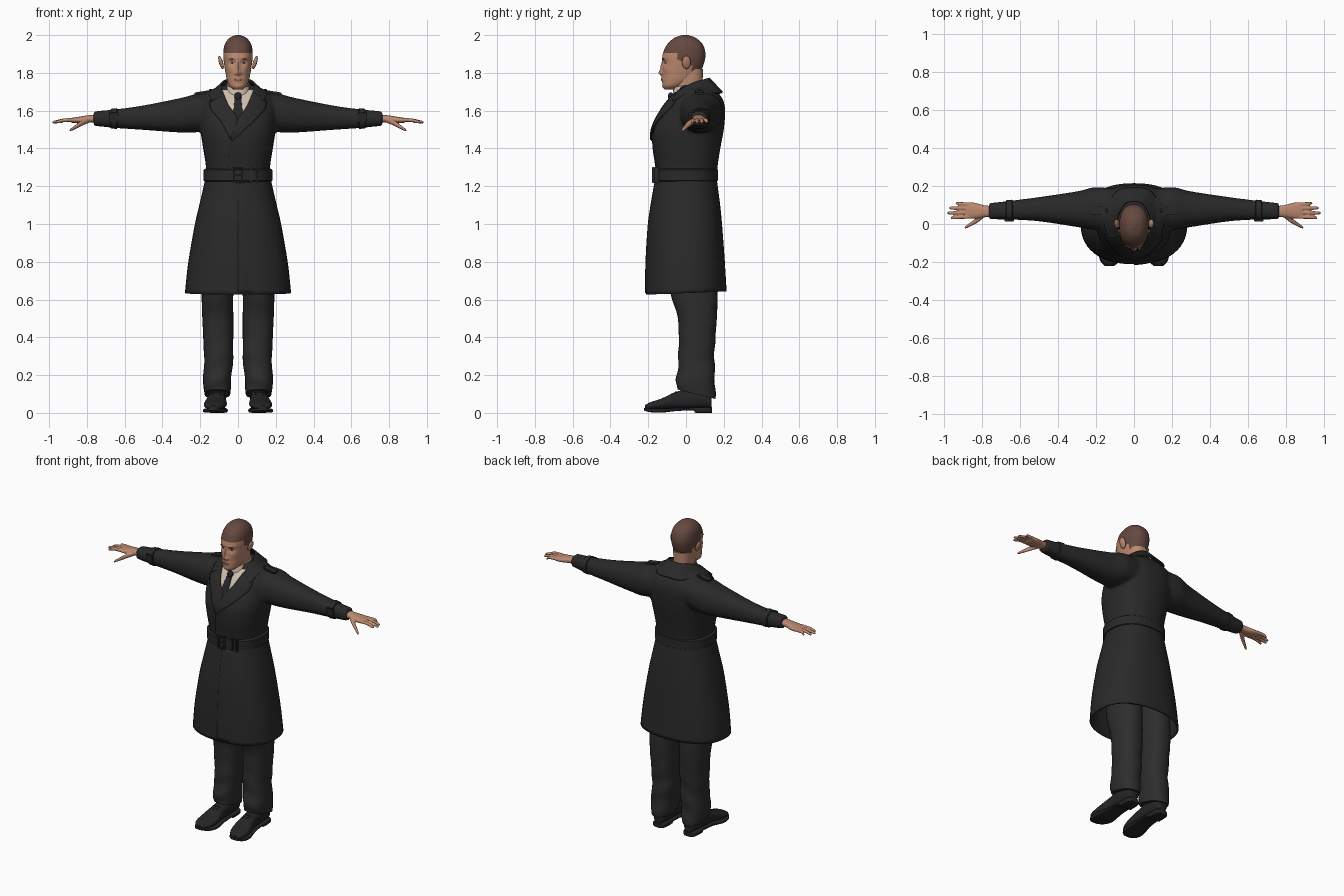
import bpy, bmesh, math
from mathutils import Vector, Matrix
from mathutils.bvhtree import BVHTree

cube = bpy.data.objects.get("Cube")
if cube:
    bpy.data.objects.remove(cube, do_unlink=True)


def material(name, *rgb):
    mat = bpy.data.materials.new(name)
    mat.use_nodes = True
    mat.diffuse_color = (*rgb, 1)
    shader = next(n for n in mat.node_tree.nodes if n.type == 'BSDF_PRINCIPLED')
    shader.inputs["Base Color"].default_value = (*rgb, 1)
    return mat


coat = material("coat charcoal", .022, .022, .022)
cloth = material("trouser charcoal", .026, .026, .026)
leather = material("black leather", .018, .018, .018)
skin = material("skin", .50, .25, .16)
hair = material("cropped hair", .13, .065, .05)
shirt = material("cream shirt", .62, .52, .42)
tie = material("dark tie", .018, .018, .022)
white = material("eye white", .5, .42, .36)
iris = material("dark iris", .03, .018, .012)
lip = material("lips", .36, .15, .11)


def smooth(points, steps):
    """Points along a curve passing through the given ones."""
    out = []
    for i in range(len(points) - 1):
        a, b, c, d = (points[min(max(i + k, 0), len(points) - 1)] for k in (-1, 0, 1, 2))
        for s in range(steps):
            t = s / steps
            out.append([q + t / 2 * (r - p + t * (2 * p - 5 * q + 4 * r - u + t * (3 * (q - r) + u - p)))
                        for p, q, r, u in zip(a, b, c, d)])
    return out + [list(points[-1])]


def finish(name, bm, *mats, mirror=False, thick=0, rule=None):
    bmesh.ops.recalc_face_normals(bm, faces=bm.faces)
    for face in bm.faces:
        face.smooth = True
        if rule:
            face.material_index = rule(face.calc_center_median())
    for edge in bm.edges:
        edge.smooth = edge.calc_face_angle(0) < math.radians(50)
    mesh = bpy.data.meshes.new(name)
    bm.to_mesh(mesh)
    bm.free()
    for mat in mats:
        mesh.materials.append(mat)
    obj = bpy.data.objects.new(name, mesh)
    bpy.context.collection.objects.link(obj)
    if mirror:
        obj.modifiers.new("Mirror", 'MIRROR')
    if thick:
        obj.modifiers.new("Thickness", 'SOLIDIFY').thickness = thick
    return obj


def loft(name, axis, rings, *mats, sides=32, steps=5, power=2.3, caps=True, shape=None, **extra):
    """Rings are (position on axis, centre, half width, low, high)."""
    bm = bmesh.new()
    rows = []
    for t, mid, half, low, high in smooth(rings, steps):
        row = []
        for i in range(sides):
            angle = math.tau * i / sides
            c, s = math.cos(angle), math.sin(angle)
            u = mid + half * math.copysign(abs(c) ** (2 / power), c)
            w = (low + high) / 2 + (high - low) / 2 * math.copysign(abs(s) ** (2 / power), s)
            v = Vector({'x': (t, u, w), 'y': (u, t, w), 'z': (u, w, t)}[axis])
            if shape:
                shape(v)
            row.append(bm.verts.new(v))
        rows.append(row)
    for lower, upper in zip(rows, rows[1:]):
        for i in range(sides):
            j = (i + 1) % sides
            bm.faces.new((lower[i], lower[j], upper[j], upper[i]))
    if caps:
        bm.faces.new(rows[0])
        bm.faces.new(rows[-1])
    return finish(name, bm, *mats, **extra)


def fuse(name, parts, mat, voxel, rounds, **extra):
    """Blend overlapping parts into one skin."""
    bm = bmesh.new()
    for part in parts:
        bm.from_mesh(part.data)
        bpy.data.objects.remove(part, do_unlink=True)
    obj = finish(name, bm, mat)
    remesh = obj.modifiers.new("Blend", 'REMESH')
    remesh.mode, remesh.voxel_size, remesh.use_smooth_shade = 'VOXEL', voxel, True
    relax = obj.modifiers.new("Relax", 'SMOOTH')
    relax.factor, relax.iterations = .5, rounds
    if extra.get("mirror"):
        obj.modifiers.new("Mirror", 'MIRROR')
    return obj


def surface(obj):
    bpy.context.view_layer.update()
    return BVHTree.FromObject(obj, bpy.context.evaluated_depsgraph_get())


def front(tree, x, z):
    hit = tree.ray_cast(Vector((x, -1, z)), Vector((0, 1, 0)))[0]
    return (hit or tree.find_nearest(Vector((x, -.1, z)))[0]).y


def ribbon(name, inner, outer, mat, tree=None, lift=(.004, .004), thick=.004, across=8, **extra):
    """Cloth between two edges, laid on the front of a surface if one is given."""
    bm = bmesh.new()
    rows = []
    for a, b in zip(smooth(inner, 8), smooth(outer, 8)):
        row = []
        for k in range(across + 1):
            p = Vector(a).lerp(Vector(b), k / across)
            if tree:
                off = lift[0] + (lift[1] - lift[0]) * k / across
                p = Vector((p.x, front(tree, p.x, p.y) - off, p.y))
            row.append(bm.verts.new(p))
        rows.append(row)
    for r, q in zip(rows, rows[1:]):
        for k in range(across):
            bm.faces.new((r[k], r[k + 1], q[k + 1], q[k]))
    return finish(name, bm, mat, thick=thick, **extra)


def placed(name, kind, loc, size, mat, tilt=0, mirror=False):
    bm = bmesh.new()
    matrix = Matrix.Translation(loc) @ Matrix.Rotation(math.radians(tilt), 4, 'Y') @ Matrix.Diagonal((*size, 1))
    if kind == "ball":
        bmesh.ops.create_uvsphere(bm, u_segments=20, v_segments=12, radius=1, matrix=matrix)
    else:
        bmesh.ops.create_cube(bm, size=1, matrix=matrix)
        bmesh.ops.bevel(bm, geom=bm.edges[:], offset=min(size) * .25, segments=2, affect='EDGES')
    return finish(name, bm, mat, mirror=mirror)


# Coat: bodice and sleeves blended together
parts = [loft("torso", 'z', [(1.22, 0, .172, -.158, .163), (1.3, 0, .17, -.16, .167), (1.4, 0, .185, -.174, .182),
                             (1.5, 0, .2, -.172, .2), (1.6, 0, .205, -.125, .208), (1.66, 0, .195, -.085, .195),
                             (1.7, 0, .16, -.05, .165), (1.735, 0, .09, -.03, .13)], coat)]
for side in (1, -1):
    parts.append(loft("sleeve", 'x', [(side * x, *rest) for x, *rest in (
        (.06, .08, .1, 1.52, 1.69), (.2, .082, .112, 1.488, 1.692), (.3, .078, .094, 1.484, 1.668),
        (.5, .078, .064, 1.498, 1.628), (.65, .073, .05, 1.508, 1.607), (.765, .067, .043, 1.52, 1.597))], coat))
bodice = fuse("coat_bodice", parts, coat, .01, 6)
chest = surface(bodice)

# Coat skirt, open below
skirt = loft("coat_skirt", 'z', [(.635, 0, .281, -.212, .215), (.8, 0, .263, -.21, .205), (1, 0, .228, -.198, .19),
                                 (1.1, 0, .205, -.184, .18), (1.2, 0, .182, -.167, .167), (1.26, 0, .17, -.155, .16)],
             coat, sides=48, caps=False, thick=.01, shape=lambda v: setattr(v, "z", v.z + .04 * v.y))
ribbon("skirt_front_flap", [(0, 1.22), (0, .95), (0, .635)], [(.12, 1.22), (.13, .95), (.14, .635)],
       coat, surface(skirt), (.005, -.004))

# Shirt, tie, lapels and front overlap
ribbon("shirt_front", [(-.085, 1.71), (-.05, 1.63), (0, 1.54)], [(.085, 1.71), (.05, 1.63), (.002, 1.54)],
       shirt, chest, across=14)
ribbon("tie_blade", [(-.014, 1.68), (-.022, 1.62), (-.024, 1.54)], [(.014, 1.68), (.022, 1.62), (.024, 1.54)],
       tie, chest, (.01, .01))
placed("tie_knot", "ball", (0, -.08, 1.675), (.02, .016, .022), tie)
ribbon("right_lapel", [(-.08, 1.7), (-.05, 1.63), (-.004, 1.555), (-.03, 1.45)],
       [(-.15, 1.655), (-.145, 1.61), (-.09, 1.54), (-.035, 1.44)], coat, chest, (.012, .009), .006)
ribbon("left_lapel", [(.08, 1.7), (.05, 1.63), (.002, 1.555), (-.04, 1.45)],
       [(.15, 1.655), (.145, 1.61), (.08, 1.54), (-.03, 1.44)], coat, chest, (.017, .01), .006)
ribbon("front_overlap", [(-.03, 1.48), (-.045, 1.38), (-.05, 1.27)], [(.06, 1.48), (.06, 1.38), (.06, 1.27)],
       coat, chest, (.006, -.004))

# Turned-down coat collar
ribbon("coat_collar", [(0, .125, 1.775), (.05, .108, 1.77), (.086, .045, 1.752), (.088, -.02, 1.722), (.075, -.068, 1.685)],
       [(0, .195, 1.7), (.085, .178, 1.695), (.14, .09, 1.7), (.155, -.002, 1.69), (.14, -.075, 1.655)],
       coat, thick=.008, mirror=True)

# Belt with buckle and loops
loft("belt", 'z', [(1.224, 0, .172, -.156, .16), (1.23, 0, .183, -.168, .169), (1.286, 0, .183, -.168, .169),
                   (1.293, 0, .172, -.156, .16)], coat, sides=48, steps=1)
for side in (-1, 1):
    placed("buckle_side", "box", (side * .023, -.172, 1.26), (.009, .014, .085), leather)
    placed("buckle_bar", "box", (0, -.172, 1.26 + side * .038), (.055, .014, .009), leather)
placed("buckle_pin", "box", (.005, -.174, 1.26), (.04, .01, .006), leather)
for x in (.07, .1):
    placed("belt_loop", "box", (x, -.155, 1.26), (.012, .022, .082), coat)

# Shoulder straps and cuff straps
drop = chest.ray_cast(Vector((.18, .07, 3)), Vector((0, 0, -1)))[0].z
placed("shoulder_strap", "box", (.18, .07, drop + .004), (.1, .045, .014), coat, 9, True)
placed("strap_button", "ball", (.145, .07, drop + .017), (.009, .009, .006), leather, mirror=True)
loft("cuff_strap", 'x', [(.638, .073, .048, 1.51, 1.606), (.642, .073, .055, 1.503, 1.613),
                         (.672, .072, .053, 1.506, 1.61), (.676, .072, .046, 1.513, 1.603)], coat, steps=1, mirror=True)
placed("cuff_buckle", "box", (.657, .02, 1.565), (.05, .014, .05), leather, mirror=True)

# Trousers with creases near the hem


def crease(v):
    low = max(0, 1 - v.z / .5)
    v.y += .007 * low * math.sin(v.z * 48 + v.x * 22)
    v.x += .004 * low * math.sin(v.z * 37 + v.y * 15)
    v.z -= .5 * (v.y - .05) * max(0, 1 - v.z / .2)


loft("trouser_leg", 'z', [(.1, .112, .068, -.05, .15), (.15, .111, .073, -.052, .155), (.3, .103, .077, -.04, .15),
                          (.5, .107, .082, -.043, .163), (.65, .108, .084, -.085, .165), (.95, .095, .09, -.11, .14)],
     cloth, steps=10, mirror=True, shape=crease)

# Shoes and soles
loft("shoe", 'y', [(.135, .11, .025, .03, .08), (.12, .11, .038, .025, .12), (.04, .11, .045, .022, .13),
                   (-.05, .113, .048, .02, .112), (-.13, .119, .06, .018, .076), (-.19, .126, .05, .018, .056),
                   (-.218, .13, .02, .02, .04)], leather, mirror=True)
loft("shoe_sole", 'y', [(.138, .11, .028, 0, .03), (.12, .11, .043, 0, .03), (.05, .11, .046, 0, .03),
                        (.04, .11, .046, .012, .028), (-.05, .113, .052, .01, .026), (-.13, .119, .065, .001, .024),
                        (-.19, .126, .054, .004, .024), (-.222, .13, .024, .012, .026)],
     leather, power=5, steps=3, mirror=True)
for y in (-.055, -.075):
    placed("shoe_lace", "ball", (.114, y, .108 + (y + .055) * .5), (.026, .006, .006), leather, mirror=True)

# Hands
parts = [loft("palm", 'x', [(.74, .066, .028, 1.538, 1.58), (.79, .067, .032, 1.536, 1.576), (.84, .07, .042, 1.533, 1.568),
                            (.88, .071, .042, 1.536, 1.562), (.89, .071, .03, 1.544, 1.556)], skin)]
for base, tip in ((.039, .966), (.06, .983), (.082, .973), (.103, .94)):
    end = base + (base - .07) * .2
    parts.append(loft("finger", 'x', [(.86, base, .0105, 1.54, 1.561), (.92, (base + end) / 2, .0098, 1.54, 1.559),
                                      (tip - .008, end, .008, 1.532, 1.547), (tip, end, .003, 1.535, 1.541)], skin, sides=12))
parts.append(loft("thumb", 'x', [(.79, .05, .016, 1.535, 1.563), (.825, .022, .015, 1.52, 1.55),
                                 (.86, -.001, .011, 1.503, 1.525), (.885, -.016, .008, 1.491, 1.506),
                                 (.892, -.02, .003, 1.49, 1.497)], skin, sides=12))
fuse("hand", parts, skin, .004, 2, mirror=True)

# Neck and shirt collar
loft("neck", 'z', [(1.6, 0, .06, -.05, .08), (1.7, 0, .057, -.064, .086), (1.82, 0, .06, -.055, .09)], skin)
loft("shirt_collar", 'z', [(1.66, 0, .078, -.068, .1), (1.7, 0, .072, -.07, .098), (1.735, 0, .062, -.066, .092)],
     shirt, caps=False, thick=.005, shape=lambda v: setattr(v, "z", v.z + .2 * v.y))

# Head with sculpted face and a hairline
bumps = ((0, 1.8, .016, .012, .014), (0, 1.83, .011, .009, .03), (.013, 1.797, .006, .008, .008),
         (.031, 1.853, -.009, .016, .012), (.03, 1.878, .004, .025, .008), (0, 1.765, .005, .022, .012),
         (0, 1.727, .004, .02, .012), (.045, 1.82, .004, .018, .02))


def sculpt(v):
    if v.y < -.04:
        x, z = abs(v.x), v.z
        v.y -= sum(d * math.exp(-((x - bx) / sx) ** 2 - ((z - bz) / sz) ** 2) for bx, bz, d, sx, sz in bumps)


def hairline(p):
    if p.y < -.045:
        return p.z > 1.905
    if p.y < .03:
        return p.z > 1.86 - (p.y + .02) * .4
    return p.z > 1.785


head = loft("head", 'z', [(1.712, 0, .024, -.112, -.05), (1.73, 0, .045, -.122, -.02), (1.76, 0, .058, -.125, .035),
                          (1.8, 0, .066, -.125, .072), (1.85, 0, .074, -.124, .095), (1.9, 0, .078, -.123, .103),
                          (1.95, 0, .07, -.1, .089), (1.985, 0, .045, -.062, .052), (2, 0, .01, -.02, .01)],
            skin, hair, sides=72, steps=10, shape=sculpt, rule=lambda p: int(hairline(p)))
face = surface(head)
eye = front(face, .031, 1.853)
placed("eye", "ball", (.031, eye, 1.853), (.011, .003, .0045), white, mirror=True)
placed("iris", "ball", (.031, eye - .002, 1.853), (.0045, .002, .0045), iris, mirror=True)
placed("eyebrow", "ball", (.032, front(face, .032, 1.873), 1.873), (.017, .004, .003), hair, 5, True)
placed("mouth", "ball", (0, front(face, 0, 1.765) + .001, 1.765), (.021, .004, .006), lip)
placed("ear", "ball", (.09, .002, 1.855), (.011, .023, .036), skin, 17, True)
